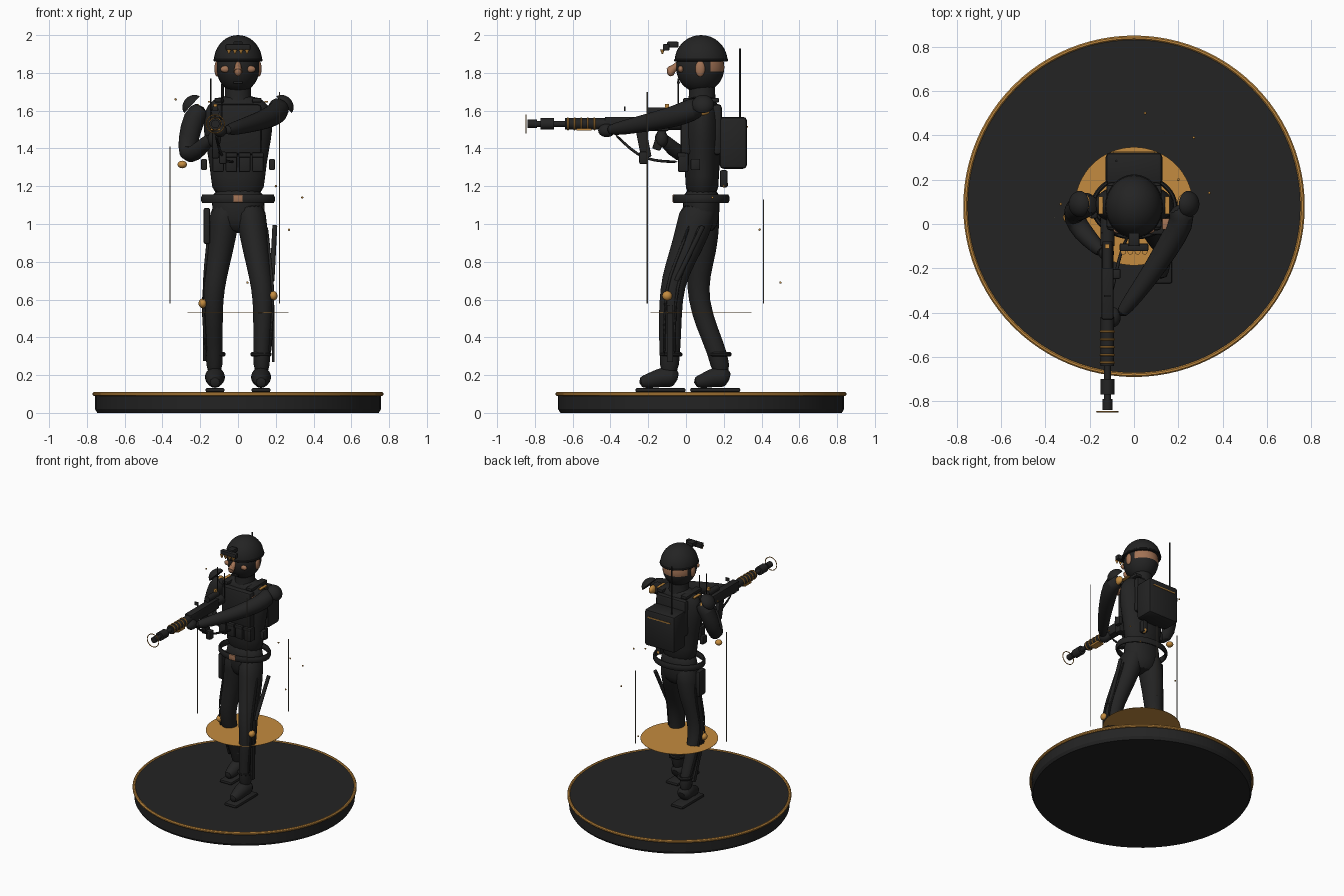
import bpy, bmesh, math
from mathutils import Vector, Matrix

if "Cube" in bpy.data.objects:
    bpy.data.objects.remove(bpy.data.objects["Cube"])


def material(name, rgb):
    m = bpy.data.materials.new(name)
    m.use_nodes = True
    m.diffuse_color = (*rgb, 1)
    m.node_tree.nodes["Principled BSDF"].inputs["Base Color"].default_value = (*rgb, 1)
    return m


BLACK = material("matte black", (0.017, 0.017, 0.017))
AMBER = material("amber", (0.55, 0.26, 0.05))
SKIN = material("skin brown", (0.36, 0.17, 0.09))
GREY = material("pole grey", (0.2, 0.18, 0.15))


def finish(name, bm, mat, smooth=True, subdiv=0):
    bmesh.ops.recalc_face_normals(bm, faces=bm.faces)
    me = bpy.data.meshes.new(name)
    bm.to_mesh(me)
    bm.free()
    me.materials.append(mat)
    ob = bpy.data.objects.new(name, me)
    bpy.context.collection.objects.link(ob)
    if subdiv:
        ob.modifiers.new("smooth", "SUBSURF").levels = subdiv
        ob.modifiers["smooth"].render_levels = subdiv
    if smooth:
        bpy.context.view_layer.objects.active = ob
        ob.select_set(True)
        bpy.ops.object.shade_smooth_by_angle(angle=math.radians(40))
        ob.select_set(False)
    return ob


def box(name, at, size, mat=BLACK, bevel=0.0, tilt=0.0):
    bm = bmesh.new()
    bmesh.ops.create_cube(bm, size=1, matrix=Matrix.Translation(at)
                          @ Matrix.Rotation(tilt, 4, 'X') @ Matrix.Diagonal((*size, 1)))
    if bevel:
        bmesh.ops.bevel(bm, geom=bm.edges[:], offset=bevel, segments=2, affect='EDGES', profile=0.5)
    return finish(name, bm, mat)


def rod(name, a, b, r, mat=BLACK, r2=None, sides=20):
    a, b = Vector(a), Vector(b)
    turn = (b - a).to_track_quat('Z', 'Y').to_matrix().to_4x4()
    bm = bmesh.new()
    bmesh.ops.create_cone(bm, cap_ends=True, segments=sides, radius1=r, radius2=r if r2 is None else r2,
                          depth=(b - a).length, matrix=Matrix.Translation((a + b) / 2) @ turn)
    return finish(name, bm, mat)


def ball(name, at, size, mat=BLACK, cut=None, facing=(0, 0, 1)):
    """Ellipsoid; cut keeps the part above that unit height along its axis."""
    bm = bmesh.new()
    bmesh.ops.create_uvsphere(bm, u_segments=28, v_segments=18, radius=1)
    if cut is not None:
        bmesh.ops.bisect_plane(bm, geom=bm.verts[:] + bm.edges[:] + bm.faces[:],
                               plane_co=(0, 0, cut), plane_no=(0, 0, 1), clear_inner=True)
        bmesh.ops.holes_fill(bm, edges=[e for e in bm.edges if e.is_boundary], sides=0)
    turn = Vector(facing).to_track_quat('Z', 'Y').to_matrix().to_4x4()
    bm.transform(Matrix.Translation(at) @ turn @ Matrix.Diagonal((*size, 1)))
    return finish(name, bm, mat)


def loft(name, rings, mat=BLACK, sides=16, follow=False, subdiv=1):
    """Skin of rings (x, y, z, rx, ry); rings lie flat, or follow the path."""
    bm, rows = bmesh.new(), []
    pts = [Vector(r[:3]) for r in rings]
    for i, (x, y, z, rx, ry) in enumerate(rings):
        turn = Matrix.Identity(3)
        if follow:
            d = pts[min(i + 1, len(pts) - 1)] - pts[max(i - 1, 0)]
            turn = d.to_track_quat('Z', 'Y').to_matrix()
        angles = [2 * math.pi * k / sides for k in range(sides)]
        rows.append([bm.verts.new(pts[i] + turn @ Vector((rx * math.cos(a), ry * math.sin(a), 0)))
                     for a in angles])
    for lo, hi in zip(rows, rows[1:]):
        for k in range(sides):
            n = (k + 1) % sides
            bm.faces.new((lo[k], lo[n], hi[n], hi[k]))
    bm.faces.new(rows[0][::-1])
    bm.faces.new(rows[-1])
    return finish(name, bm, mat, subdiv=subdiv)


def limb(name, path, mat=BLACK, sides=12):
    return loft(name, [(*p, r, r) for *p, r in path], mat, sides, True)


def ring(name, at, rx, ry, minor, mat, facing=(0, 0, 1), height=None, steps=64):
    """Closed hoop with an oval or tall section."""
    h = height or minor
    bm, rows = bmesh.new(), []
    turn = Vector(facing).to_track_quat('Z', 'Y').to_matrix()
    for i in range(steps):
        a = 2 * math.pi * i / steps
        row = []
        for j in range(8):
            b = 2 * math.pi * (j + 0.5) / 8
            c, s = minor * math.cos(b), h * math.sin(b)
            row.append(bm.verts.new(Vector(at) + turn @ Vector(
                ((rx + c) * math.cos(a), (ry + c) * math.sin(a), s))))
        rows.append(row)
    for i in range(steps):
        for j in range(8):
            n, m = (i + 1) % steps, (j + 1) % 8
            bm.faces.new((rows[i][j], rows[n][j], rows[n][m], rows[i][m]))
    return finish(name, bm, mat)


# Round stand with amber rim, and the flat disc at knee height
CY = 0.08
rod("stand_foot", (0, CY, 0), (0, CY, 0.02), 0.745, r2=0.757, sides=96)
rod("stand", (0, CY, 0.02), (0, CY, 0.105), 0.757, sides=96)
ring("stand_rim", (0, CY, 0.1), 0.76, 0.76, 0.011, AMBER, steps=96)
rod("knee_disc", (0, CY, 0.529), (0, CY, 0.531), 0.267, AMBER, sides=64)

# Legs: the left one steps forward, the right one trails
legs = {
    "left": (1, 0.62, -0.11, -0.15, [(0.06, 0.07, 1.12, 0.085, 0.10), (0.075, 0.05, 1.0, 0.08, 0.10),
             (0.095, 0.0, 0.86, 0.072, 0.088), (0.12, -0.06, 0.72, 0.062, 0.07),
             (0.135, -0.08, 0.6, 0.056, 0.062), (0.13, -0.085, 0.45, 0.05, 0.062),
             (0.125, -0.085, 0.3, 0.046, 0.054), (0.125, -0.09, 0.2, 0.042, 0.05)]),
    "right": (-1, 0.58, 0.04, 0.14, [(-0.06, 0.08, 1.12, 0.085, 0.10), (-0.075, 0.085, 1.0, 0.08, 0.095),
              (-0.095, 0.085, 0.86, 0.072, 0.08), (-0.12, 0.065, 0.72, 0.062, 0.062),
              (-0.135, 0.065, 0.6, 0.056, 0.056), (-0.13, 0.11, 0.45, 0.05, 0.058),
              (-0.125, 0.175, 0.3, 0.046, 0.054), (-0.125, 0.185, 0.2, 0.042, 0.05)])}
for side, (s, knee_z, knee_y, foot_y, path) in legs.items():
    loft(side + "_leg", path)
    x, ankle_y = 0.122 * s, path[-1][1]
    limb(side + "_boot", [(x, ankle_y + 0.045, 0.175, 0.035), (x, ankle_y + 0.02, 0.19, 0.058),
                          (x, ankle_y - 0.04, 0.19, 0.054), (x, foot_y - 0.04, 0.17, 0.042),
                          (x, foot_y - 0.1, 0.16, 0.03)])
    box(side + "_sole", (x, foot_y + 0.015, 0.121), (0.1, 0.265, 0.022), bevel=0.008)
    ring(side + "_cuff", (x, path[-2][1] + 0.005, 0.31), 0.045, 0.05, 0.012, BLACK, steps=32)
    ball(side + "_knee_stud", (0.187 * s, knee_y + 0.01, knee_z), (0.022, 0.026, 0.025), AMBER)
    for shift in (-0.03, 0.025):
        limb(side + "_leg_piping", [(px + s * rx * 0.95, py + shift, pz, 0.009)
                                    for px, py, pz, rx, ry in path[1:7]], sides=8)
box("thigh_holster", (-0.165, 0.06, 0.99), (0.035, 0.08, 0.19), bevel=0.01)
rod("thigh_blade", (0.195, 0.09, 0.99), (0.18, -0.05, 0.7), 0.013)
box("shin_sheath", (-0.178, 0.11, 0.42), (0.016, 0.03, 0.3), tilt=0.35)
box("left_shin_strap", (0.187, -0.085, 0.42), (0.012, 0.03, 0.3))

# Hips, torso and vest
loft("hips", [(0, 0.08, 0.95, 0.08, 0.07), (0, 0.08, 1.02, 0.135, 0.1),
              (0, 0.08, 1.12, 0.145, 0.1), (0, 0.085, 1.2, 0.13, 0.088)])
loft("torso", [(0, 0.085, 1.13, 0.14, 0.09), (0, 0.085, 1.25, 0.145, 0.09), (0, 0.085, 1.38, 0.165, 0.1),
               (0, 0.085, 1.5, 0.19, 0.105), (0, 0.085, 1.6, 0.185, 0.095), (0, 0.085, 1.66, 0.14, 0.075),
               (0, 0.085, 1.68, 0.07, 0.055)])
box("vest_front", (0, 0.0, 1.5), (0.25, 0.06, 0.27), bevel=0.02)
box("vest_back", (0, 0.165, 1.5), (0.25, 0.05, 0.27), bevel=0.02)
for i in range(4):
    x = -0.105 + i * 0.07
    box("chest_pouch", (x, -0.015, 1.325), (0.06, 0.055, 0.1), bevel=0.008)
    box("pouch_flap", (x, -0.025, 1.365), (0.064, 0.045, 0.025), bevel=0.005)
for s in (-1, 1):
    box("shoulder_strap", (0.1 * s, 0.08, 1.655), (0.05, 0.19, 0.025), bevel=0.008)
    box("strap_trim", (0.15 * s, 0.085, 1.648), (0.02, 0.08, 0.008), AMBER)
    box("side_pouch", (0.18 * s, 0.05, 1.315), (0.03, 0.05, 0.06), bevel=0.006)
    ball("shoulder_pad", (0.24 * s, 0.09, 1.628), (0.06, 0.06, 0.05), cut=0.1, facing=(0.75 * s, 0, 0.7))
    ball("shoulder_stud", (0.215 * s, 0.09, 1.605), (0.02, 0.04, 0.03), AMBER)
box("chest_patch", (0.152, 0.0, 1.587), (0.05, 0.05, 0.04), SKIN, 0.004)
ring("belt", (0, 0.08, 1.133), 0.185, 0.14, 0.011, BLACK, height=0.024)
box("buckle", (0, -0.066, 1.135), (0.05, 0.012, 0.04), SKIN, 0.003)
box("waist_pouch", (0.08, 0.2, 1.24), (0.04, 0.04, 0.09), bevel=0.008)
ball("waist_stud", (0.08, 0.205, 1.21), (0.018, 0.018, 0.018), AMBER)

# Backpack with aerial
box("backpack", (0, 0.25, 1.43), (0.255, 0.145, 0.275), bevel=0.02)
box("backpack_stripe", (0, 0.324, 1.515), (0.19, 0.006, 0.008), AMBER)
rod("backpack_aerial", (-0.08, 0.285, 1.55), (-0.08, 0.285, 1.93), 0.005)

# Head, ears, nose and helmet
loft("neck", [(0, 0.085, z, r, r) for z, r in ((1.64, 0.075), (1.68, 0.07), (1.74, 0.068))], subdiv=0)
head = ball("head", (0, 0.075, 1.83), (0.115, 0.128, 0.135))
head.data.materials.append(SKIN)
for p in head.data.polygons:
    if p.center.y > 0.13 and 1.8 < p.center.z < 1.87:
        p.material_index = 1
ball("helmet", (0, 0.08, 1.862), (0.128, 0.14, 0.138), cut=0.02)
ring("helmet_edge", (0, 0.08, 1.868), 0.124, 0.137, 0.007, BLACK)
for s in (-1, 1):
    ball("ear", (0.11 * s, 0.075, 1.822), (0.015, 0.026, 0.042), SKIN)
    ball("cheek", (0.068 * s, -0.028, 1.82), (0.025, 0.015, 0.018), SKIN)
rod("nose", (0, -0.035, 1.855), (0, -0.085, 1.805), 0.012, SKIN, 0.024)
ball("nose_tip", (0, -0.08, 1.81), (0.02, 0.022, 0.028), SKIN)
box("mouth", (0, -0.04, 1.75), (0.05, 0.015, 0.01))
box("goggle_mount", (0, -0.07, 1.95), (0.05, 0.06, 0.03), bevel=0.005)
box("goggle_bar", (0, -0.105, 1.935), (0.13, 0.035, 0.035), bevel=0.006)
for i in range(4):
    x = -0.048 + i * 0.032
    rod("goggle_lens", (x, -0.125, 1.925), (x, -0.125, 1.9), 0.013, AMBER, 0.003, 12)

# Arms: the right bends to the grip, the left reaches along the rifle
limb("right_arm", [(-0.18, 0.09, 1.62, 0.05), (-0.235, 0.085, 1.57, 0.066), (-0.265, 0.06, 1.44, 0.06),
                   (-0.275, 0.03, 1.36, 0.05), (-0.23, -0.04, 1.37, 0.048), (-0.17, -0.1, 1.43, 0.036),
                   (-0.14, -0.13, 1.46, 0.03)])
ball("right_elbow_stud", (-0.295, 0.03, 1.315), (0.025, 0.025, 0.02), AMBER)
limb("left_arm", [(0.18, 0.08, 1.62, 0.05), (0.23, 0.04, 1.61, 0.064), (0.185, -0.05, 1.57, 0.06),
                  (0.1, -0.19, 1.54, 0.05), (0.0, -0.33, 1.51, 0.04), (-0.07, -0.42, 1.495, 0.028)])
ball("left_glove", (-0.095, -0.42, 1.495), (0.035, 0.045, 0.035))
ball("right_glove", (-0.125, -0.13, 1.45), (0.035, 0.035, 0.045))

# Rifle along the front, with amber bands and muzzle hoop
GX, GZ = -0.12, 1.53
for part, a, b, r in (("stock", 0.03, -0.1, 0.032), ("handguard", -0.42, -0.64, 0.03),
                      ("barrel", -0.6, -0.84, 0.016), ("suppressor", -0.7, -0.77, 0.031),
                      ("muzzle", -0.79, -0.84, 0.022)):
    rod(part, (GX, a, GZ), (GX, b, GZ), r)
box("receiver", (GX, -0.26, GZ), (0.055, 0.34, 0.075), bevel=0.008)
box("grip", (GX, -0.14, 1.45), (0.035, 0.045, 0.12), bevel=0.008, tilt=-0.3)
box("magazine", (GX, -0.225, 1.43), (0.035, 0.055, 0.16), bevel=0.006, tilt=0.2)
rod("sight", (GX, -0.08, 1.595), (GX, -0.2, 1.595), 0.022)
box("rear_sight", (GX, -0.1, 1.62), (0.02, 0.02, 0.03), AMBER)
box("front_sight", (GX, -0.325, 1.61), (0.03, 0.008, 0.025))
for i in range(5):
    ring("handguard_band", (GX, -0.485 - i * 0.035, GZ), 0.03, 0.03, 0.005, AMBER, (0, 1, 0), steps=24)
box("handguard_plate", (GX, -0.54, 1.5), (0.05, 0.08, 0.012), AMBER)
ring("muzzle_hoop", (GX, -0.847, GZ), 0.048, 0.048, 0.003, AMBER, (0, 1, 0), steps=40)
limb("sling", [(GX, -0.38, 1.48, 0.008), (-0.1, -0.3, 1.4, 0.008), (-0.08, -0.22, 1.345, 0.008),
               (-0.06, -0.12, 1.33, 0.008), (-0.02, -0.04, 1.33, 0.008)], sides=8)
box("sling_pouch", (-0.08, -0.225, 1.35), (0.04, 0.045, 0.065), bevel=0.008)

# Thin poles, chest aerials and drifting specks
for x, y, low, top in ((-0.36, 0.03, 0.58, 1.41), (0.22, -0.205, 0.58, 1.7), (0.137, 0.41, 0.58, 1.13)):
    rod("pole", (x, y, low), (x, y, top), 0.003, GREY, sides=8)
for x, top in ((-0.145, 1.77), (-0.085, 1.74)):
    rod("chest_aerial", (x, -0.04, 1.55), (x, -0.04, top), 0.004, sides=8)
for at in ((0.27, 0.39, 0.97), (0.34, 0.14, 1.14), (0.05, 0.5, 0.69), (0.2, 0.2, 1.2), (-0.33, 0.09, 1.66)):
    ball("speck", at, (0.006, 0.006, 0.006), AMBER)
